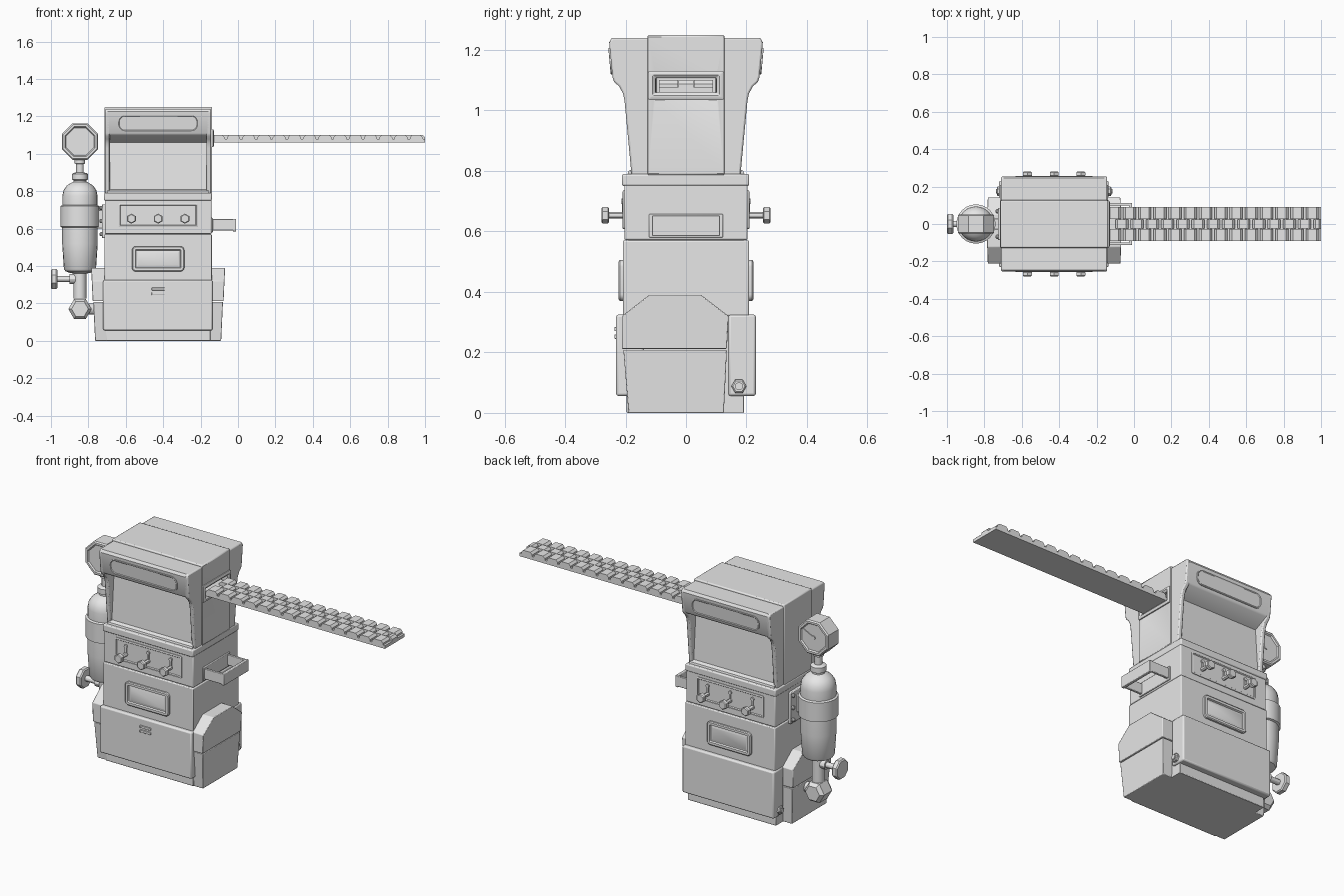
import bpy, bmesh, math

if "Cube" in bpy.data.objects:
    bpy.data.objects.remove(bpy.data.objects["Cube"])

CX, HW = -0.427, 0.285          # cabinet centre and half width
grey = bpy.data.materials.new("plain_grey")
grey.diffuse_color = (0.8, 0.8, 0.8, 1)
grey.use_nodes = True
grey.node_tree.nodes["Principled BSDF"].inputs["Base Color"].default_value = grey.diffuse_color


def make(name, solids, bevel=0, cutter=None):
    """Each solid is a list of loops skinned in order and closed at the ends."""
    bm = bmesh.new()
    for loops, ring in solids:
        vs = [[bm.verts.new(p) for p in lp] for lp in loops]
        n = len(vs[0])
        pairs = list(zip(vs, vs[1:])) + ([(vs[-1], vs[0])] if ring else [])
        for a, b in pairs:
            for i in range(n):
                j = (i + 1) % n
                bm.faces.new((a[i], a[j], b[j], b[i]))
        if not ring:
            bm.faces.new(vs[0][::-1])
            bm.faces.new(vs[-1])
    bmesh.ops.recalc_face_normals(bm, faces=bm.faces)
    me = bpy.data.meshes.new(name)
    bm.to_mesh(me)
    bm.free()
    me.materials.append(grey)
    ob = bpy.data.objects.new(name, me)
    bpy.context.collection.objects.link(ob)
    if cutter:
        m = ob.modifiers.new("slot", 'BOOLEAN')
        m.object, m.operation, m.solver = cutter, 'DIFFERENCE', 'EXACT'
    if bevel:
        m = ob.modifiers.new("bevel", 'BEVEL')
        m.width, m.segments, m.limit_method = bevel, 2, 'ANGLE'
    return ob


def box(x0, x1, y0, y1, z0, z1):
    return [[(x, y0, z0), (x, y1, z0), (x, y1, z1), (x, y0, z1)] for x in (x0, x1)], False


def prism_x(yz, x0, x1):
    return [[(x, y, z) for y, z in yz] for x in (x0, x1)], False


def prism_y(xz, y0, y1):
    return [[(x, y, z) for x, z in xz] for y in (y0, y1)], False


def lathe(axis, centre, profile, n=24, turn=0.0):
    """Revolve (radius, position along axis) pairs about an axis line."""
    loops = []
    for r, t in profile:
        lp = []
        for i in range(n):
            a = 2 * math.pi * i / n + turn
            p = [r * math.cos(a), r * math.sin(a)]
            p.insert(axis, t)
            c = list(centre)
            c[axis] = 0
            lp.append(tuple(u + v for u, v in zip(p, c)))
        loops.append(lp)
    return loops, False


def rounded(w, h, r):
    pts = []
    for k, (sx, sz) in enumerate(((1, 1), (-1, 1), (-1, -1), (1, -1))):
        for i in range(6):
            a = math.pi / 2 * (k + i / 5)
            pts.append((sx * (w / 2 - r) + r * math.cos(a), sz * (h / 2 - r) + r * math.sin(a)))
    return pts


def panel(place, w, h, r, steps, ring=False):
    """Rounded panel; steps are (inset, depth) pairs."""
    return [[place(u, v, d) for u, v in rounded(w - 2 * i, h - 2 * i, max(r - i, 0.003))]
            for i, d in steps], ring


def mirror_profile(half):
    return half + [(-y, z) for y, z in reversed(half)]


# Ticket slot cutter
cutter = make("slot_cutter", [box(-0.30, -0.08, -0.10, 0.10, 1.045, 1.112)])
cutter.hide_render = True
cutter.hide_viewport = True
cutter.display_type = 'WIRE'

# Cabinet head: side cheeks, core with sloped screens, raised centre band
cheek = mirror_profile([(0.18, 0.785), (0.203, 1.03), (0.208, 1.055), (0.22, 1.078),
                        (0.238, 1.095), (0.243, 1.11), (0.254, 1.225), (0.245, 1.24)])
core = mirror_profile([(0.172, 0.785), (0.152, 1.06), (0.236, 1.10), (0.243, 1.11),
                       (0.254, 1.225), (0.245, 1.24)])
make("left_cheek", [prism_x(cheek, CX - 0.283, CX - 0.258)], 0.006)
make("right_cheek", [prism_x(cheek, CX + 0.258, CX + 0.283)], 0.006, cutter)
make("head_core", [prism_x(core, CX - 0.27, CX + 0.27)], 0, cutter)
make("head_band", [box(CX - 0.288, CX + 0.288, -0.127, 0.127, 0.785, 1.25)], 0.006, cutter)
make("slot_frame", [panel(lambda u, v, d: (CX + 0.286 + d, u, 1.083 + v), 0.25, 0.096, 0.006,
                          [(0, -0.01), (0, 0.008), (0.008, 0.012), (0.014, 0.012),
                           (0.024, 0.004), (0.024, -0.01)], True)])

# Cabinet body
make("ledge", [box(CX - 0.29, CX + 0.287, -0.212, 0.209, 0.75, 0.79)], 0.006)
make("control_section", [box(CX - HW, CX + HW, -0.204, 0.204, 0.572, 0.755)], 0.005)
make("middle_section", [box(CX - HW - 0.002, CX + HW + 0.002, -0.209, 0.209, 0.32, 0.57)], 0.005)
make("body_core", [box(CX - 0.28, CX + 0.28, -0.19, 0.19, 0.0, 0.6)])
make("base_plinth", [box(CX - 0.28, CX + 0.28, -0.196, 0.192, 0.0, 0.06)], 0.004)

rim = [(0, -0.01), (0, 0.004), (0.004, 0.006), (0.008, 0.006), (0.012, 0.001)]
door = [(0, -0.01), (0, 0.010), (0.005, 0.014), (0.018, 0.014), (0.022, 0.005),
        (0.028, 0.005), (0.032, 0.007)]
for side, s in (("front", -1), ("rear", 1)):
    def at(y0, z0, slope=0.0):
        return lambda u, v, d: (CX + u, s * (y0 + d + slope * v), z0 + v)
    ya, yb = sorted((s * 0.14, s * 0.231))
    make(side + "_lower_box", [box(CX - 0.294, CX + 0.291, ya, yb, 0.056, 0.325)], 0.008)
    make(side + "_header_panel", [panel(at(0.249, 1.163, 0.09), 0.43, 0.088, 0.036,
                                        [(0, -0.01), (0, 0.003), (0.004, 0.004), (0.008, 0.001)])])
    make(side + "_screen_sill", [prism_x([(s * 0.16, 0.785), (s * 0.195, 0.785), (s * 0.19, 0.80),
                                          (s * 0.16, 0.812)], CX - 0.27, CX + 0.27)])
    make(side + "_control_panel", [panel(at(0.204, 0.671), 0.425, 0.127, 0.008, rim)])
    make(side + "_coin_door", [panel(at(0.209, 0.438), 0.28, 0.135, 0.022, door)])
    # Control knobs on rods, each with a keyhole plate above
    knobs, plates = [], []
    for dx in (-0.143, 0, 0.143):
        c = (CX + dx, 0, 0.653)
        knobs.append(lathe(1, c, [(0.011, s * 0.19), (0.011, s * 0.255)], 12))
        knobs.append(lathe(1, c, [(0.022, s * 0.254), (0.027, s * 0.258),
                                  (0.027, s * 0.276), (0.022, s * 0.280)], 6, math.pi / 6))
        ya, yb = sorted((s * 0.20, s * 0.211))
        plates.append(box(c[0] - 0.005, c[0] + 0.005, ya, yb, 0.65, 0.70))
        plates.append(lathe(1, (c[0], 0, 0.70), [(0.010, s * 0.20), (0.010, s * 0.213)], 10))
    make(side + "_knobs", knobs)
    make(side + "_keyhole_plates", plates)

# Coin slots on the front lower box
make("coin_slots", [box(CX - 0.035, CX + 0.035, -0.237, -0.225, z - 0.007, z + 0.007)
                    for z in (0.277, 0.252)], 0.002)

# Faceted side pods with a sloped skirt, and corner bolts
top_loop = [(-0.212, 0.212), (0.135, 0.212), (0.141, 0.32), (0.05, 0.39), (-0.122, 0.39), (-0.212, 0.32)]
low_loop = [(-0.19, 0.0), (0.125, 0.0), (0.135, 0.208), (-0.207, 0.208)]
for side, s in (("left", -1), ("right", 1)):
    def out(y, z, base=0.34):
        return (CX + s * (base + 0.018 * z / 0.39), y, z)
    upper = [[(CX + s * 0.27, y, z) for y, z in top_loop], [out(y, z) for y, z in top_loop]]
    lower = [[(CX + s * 0.27, y, z) for y, z in low_loop], [out(y, z, 0.337) for y, z in low_loop]]
    make(side + "_pod", [(upper, False), (lower, False)], 0.003)
    make(side + "_corner_bolt", [lathe(0, (0, 0.175, 0.088), [(0.025, CX + s * 0.285),
                                 (0.025, CX + s * 0.302), (0.020, CX + s * 0.306)], 6),
                                 lathe(0, (0, 0.175, 0.088), [(0.013, CX + s * 0.29),
                                 (0.013, CX + s * 0.312)], 12)])

# Ticket tray: open U of three walls with a mounting plate
make("ticket_tray", [box(-0.15, -0.012, -0.113, -0.098, 0.59, 0.65),
                     box(-0.15, -0.012, 0.098, 0.113, 0.59, 0.65),
                     box(-0.028, -0.01, -0.113, 0.113, 0.585, 0.652),
                     box(-0.15, -0.135, -0.122, 0.122, 0.58, 0.658)], 0.003)

# Ribbed ticket strip: slab with two outer rows and an offset centre row of ribs
strip = [box(-0.20, 1.0, -0.09, 0.09, 1.06, 1.078)]
step = 1.14 / 14
for k in range(14):
    x = -0.14 + k * step
    for y0, y1, off in ((-0.09, -0.026, 0), (0.026, 0.09, 0), (-0.024, 0.024, step / 2)):
        a, b = x + off, min(x + off + step * 0.85, 1.0)
        if b - a > 0.03:
            strip.append(prism_y([(a, 1.07), (b, 1.07), (b, 1.088), (b - 0.012, 1.10),
                                  (a + 0.012, 1.10), (a, 1.088)], y0, y1))
make("ticket_strip", strip)

# Pressure tank on the left
T = (-0.845, 0, 0)
make("tank", [lathe(2, T, [(0.034, 0.225), (0.034, 0.36), (0.05, 0.362), (0.078, 0.372), (0.086, 0.385),
                           (0.095, 0.52), (0.095, 0.606), (0.105, 0.61), (0.105, 0.72), (0.094, 0.725),
                           (0.094, 0.775), (0.088, 0.805), (0.07, 0.83), (0.045, 0.846),
                           (0.034, 0.85), (0.034, 0.858), (0.042, 0.862), (0.042, 0.892),
                           (0.036, 0.897), (0.02, 0.90), (0.02, 0.945), (0.028, 0.948),
                           (0.028, 0.975)])])
hexa = math.pi / 3
make("tank_bottom_nut", [lathe(1, (-0.845, 0, 0.17), [(0.045, -0.055), (0.062, -0.035),
                         (0.062, 0.035), (0.045, 0.055)], 6),
                         lathe(0, (0, 0, 0.17), [(0.03, -0.845), (0.03, -0.75)], 12)])
make("valve_wheel", [lathe(0, (0, 0, 0.33), [(0.052, -1.0), (0.058, -0.994), (0.058, -0.972),
                           (0.052, -0.966)], 8, math.pi / 8),
                     lathe(0, (0, 0, 0.33), [(0.016, -0.97), (0.016, -0.89)], 12),
                     lathe(0, (0, 0, 0.33), [(0.026, -0.9), (0.026, -0.87)], 12)])

# Octagonal gauge with recessed dials and needles on both faces
G = (-0.845, 0, 1.065)
oct8 = math.pi / 8
make("gauge", [lathe(1, G, [(0.08, -0.044), (0.086, -0.052), (0.098, -0.052), (0.105, -0.045),
                            (0.105, 0.045), (0.098, 0.052), (0.086, 0.052), (0.08, 0.044)], 8, oct8)])
for side, s in (("front", -1), ("rear", 1)):
    ya, yb = sorted((s * 0.042, s * 0.049))
    needle = [(-0.845, 1.060), (-0.775, 1.101), (-0.772, 1.107), (-0.849, 1.069)]
    make(side + "_needle", [prism_y(needle, ya, yb),
                            lathe(1, G, [(0.012, ya), (0.012, yb)], 10)])

# Tank mount: plate, arms and rivets
make("tank_mount", [box(-0.728, -0.70, -0.085, 0.085, 0.55, 0.73),
                    box(-0.80, -0.72, -0.03, 0.03, 0.60, 0.70)], 0.004)
make("mount_rivets", [lathe(0, (0, y, z), [(0.011, -0.72), (0.011, -0.736), (0.006, -0.741)], 10)
                      for y in (-0.068, 0.068) for z in (0.57, 0.64, 0.71)])

# Smooth rounded parts, keep edges crisp
for ob in bpy.data.objects:
    if ob is cutter:
        continue
    bpy.ops.object.select_all(action='DESELECT')
    ob.select_set(True)
    bpy.context.view_layer.objects.active = ob
    bpy.ops.object.shade_smooth_by_angle(angle=math.radians(30))
